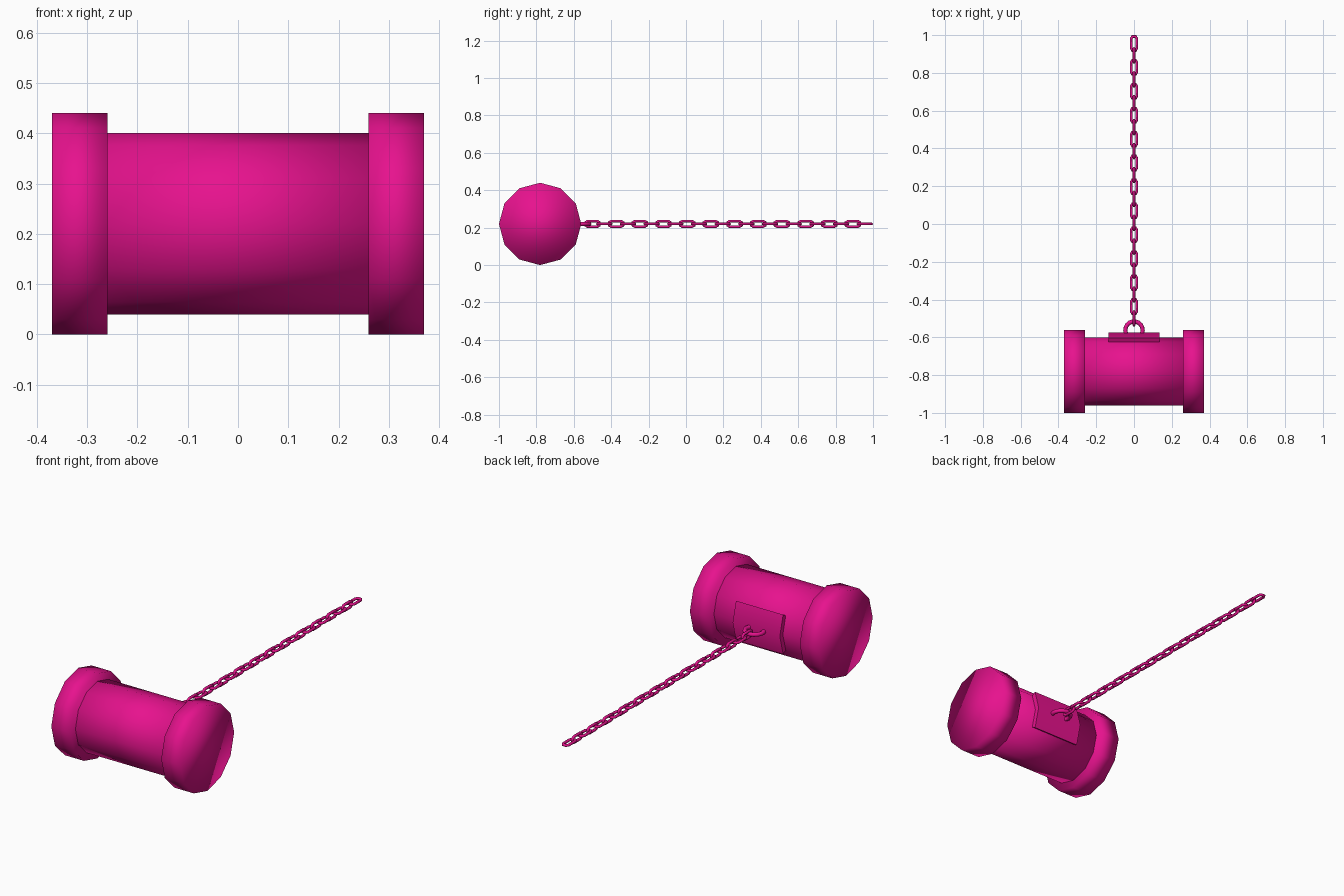
import bpy, bmesh
from math import sin, cos, pi, radians
from mathutils import Vector, Matrix

if "Cube" in bpy.data.objects:
    bpy.data.objects.remove(bpy.data.objects["Cube"])

AXIS = Vector((0, -0.78, 0.22))   # centre of the hammer head
mat = bpy.data.materials.new("magenta")
mat.diffuse_color = (0.8, 0.006, 0.27, 1)
mat.use_nodes = True
mat.node_tree.nodes["Principled BSDF"].inputs["Base Color"].default_value = mat.diffuse_color


def add(name, mesh, loc=(0, 0, 0), rot=(0, 0, 0)):
    ob = bpy.data.objects.new(name, mesh)
    ob.location, ob.rotation_euler = loc, rot
    bpy.context.collection.objects.link(ob)
    return ob


def finish(bm, name):
    bmesh.ops.recalc_face_normals(bm, faces=bm.faces)
    me = bpy.data.meshes.new(name)
    bm.to_mesh(me)
    bm.free()
    me.materials.append(mat)
    me.shade_smooth()
    return me


def drum(name, x, radius, length):
    bm = bmesh.new()
    bmesh.ops.create_cone(bm, cap_ends=True, segments=12, radius1=radius,
                          radius2=radius, depth=length,
                          matrix=Matrix.Rotation(pi / 2, 4, 'Y'))
    return add(name, finish(bm, name), AXIS + Vector((x, 0, 0)))


def tube(name, path, r, sides=8, closed=True):
    """Sweep a round section along a path lying in the XY plane."""
    bm = bmesh.new()
    pts = [Vector((p[0], p[1], 0)) for p in path]
    n = len(pts)
    rings = []
    for i, p in enumerate(pts):
        a = pts[i - 1] if closed or i > 0 else p
        b = pts[(i + 1) % n] if closed or i < n - 1 else p
        d1 = (p - a).normalized() if p != a else (b - p).normalized()
        d2 = (b - p).normalized() if p != b else d1
        t = (d1 + d2).normalized()
        side = Vector((t.y, -t.x, 0)) / max(t.dot(d1), 0.5)
        rings.append([bm.verts.new(p + side * r * cos(2 * pi * k / sides)
                      + Vector((0, 0, r * sin(2 * pi * k / sides))))
                      for k in range(sides)])
    for i in range(n if closed else n - 1):
        A, B = rings[i], rings[(i + 1) % n]
        for k in range(sides):
            j = (k + 1) % sides
            bm.faces.new((A[k], A[j], B[j], B[k]))
    if not closed:
        bm.faces.new(rings[0])
        bm.faces.new(rings[-1])
    return finish(bm, name)


# head barrel and end caps
drum("head_barrel", 0, 0.18, 0.54)
for name, s in (("end_cap_left", -1), ("end_cap_right", 1)):
    drum(name, s * 0.315, 0.22, 0.11)

# curved mounting plate hugging the back of the barrel
bm = bmesh.new()
angles = [radians(a) for a in (-30, 0, 30)]
profile = [(0.205, a) for a in angles] + [(0.178, a) for a in reversed(angles)]
ends = [[bm.verts.new((x, r * cos(a), r * sin(a))) for r, a in profile]
        for x in (-0.135, 0.135)]
for i in range(6):
    j = (i + 1) % 6
    bm.faces.new((ends[0][i], ends[0][j], ends[1][j], ends[1][i]))
for e in ends:
    bm.faces.new((e[0], e[1], e[4], e[5]))
    bm.faces.new((e[1], e[2], e[3], e[4]))
plate = add("mounting_plate", finish(bm, "mounting_plate"), AXIS)
plate.data.set_sharp_from_angle(angle=radians(40))

# half-ring staple on the plate
arc = [(0.046 * cos(radians(a)), 0.046 * sin(radians(a)))
       for a in range(-40, 221, 20)]
add("staple_ring", tube("staple_ring", arc, 0.011, closed=False),
    (0, -0.562, 0.22))

# chain of alternating links
w, h = 0.015, 0.037
outline = [(w, -0.025), (w, 0.025), (0.008, h), (-0.008, h),
           (-w, 0.025), (-w, -0.025), (-0.008, -h), (0.008, -h)]
link = tube("chain_link", outline, 0.007)
for i in range(24):
    add(f"chain_link_{i + 1}", link, (0, -0.5 + i * 0.0633, 0.22),
        (0, pi / 2 if i % 2 == 0 else 0, 0))
